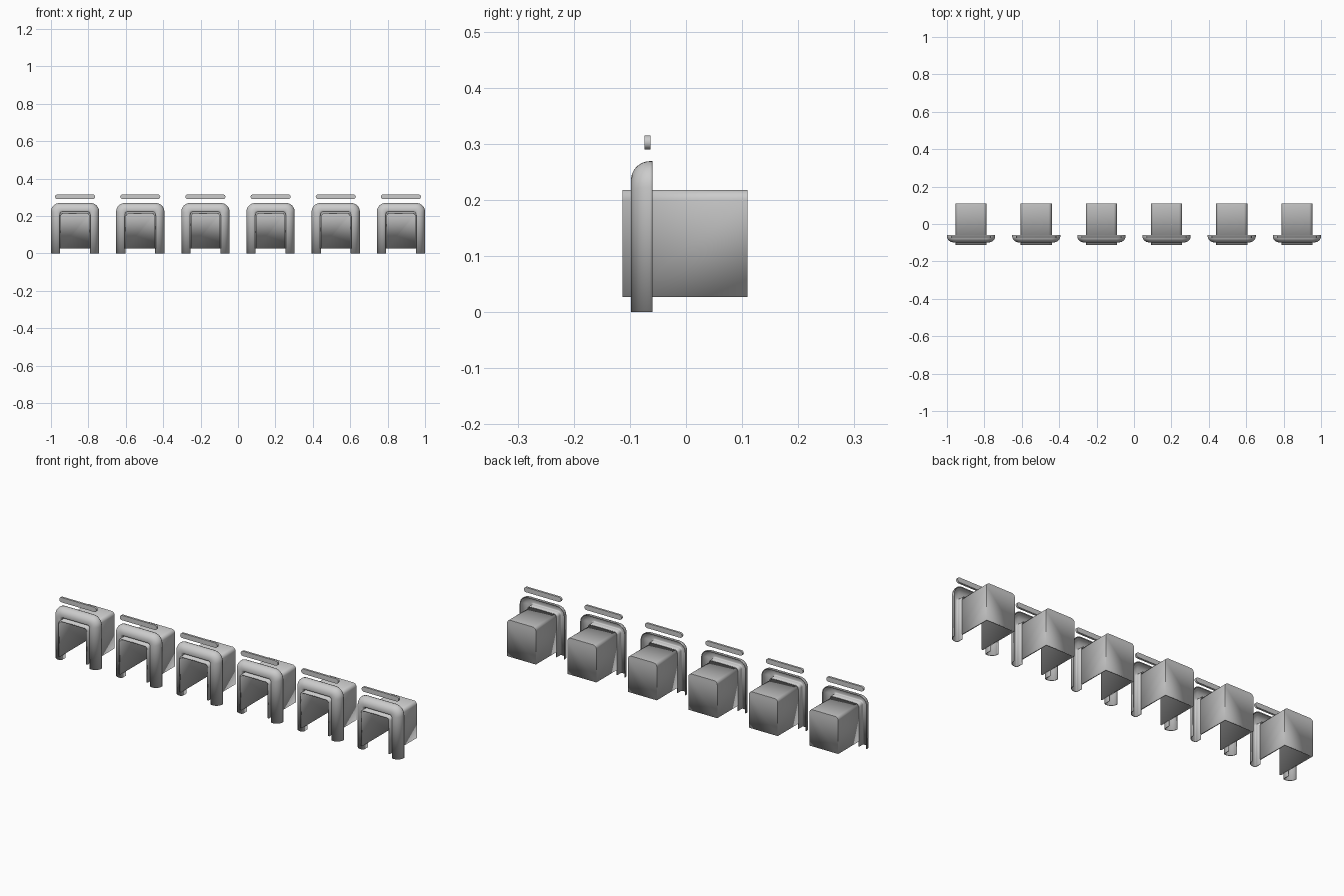
import bpy, bmesh
from math import sin, cos, pi, radians

if "Cube" in bpy.data.objects:
    bpy.data.objects.remove(bpy.data.objects["Cube"])

COUNT, SPACING = 6, 0.3484


def arch(half, top, bottom, r, n=8):
    """Upside-down U with rounded corners, as (x, z) points."""
    right = [(half - r + r * cos(a), top - r + r * sin(a))
             for a in (pi / 2 * i / n for i in range(n + 1))]
    pts = [(half, bottom)] + right
    return pts + [(-x, z) for x, z in reversed(pts)]


def loft(name, rings, thickness, cap=False):
    """Skin a list of open 3D rings, then give the skin a wall thickness."""
    bm = bmesh.new()
    rows = [[bm.verts.new(p) for p in ring] for ring in rings]
    for a, b in zip(rows, rows[1:]):
        for i in range(len(a) - 1):
            bm.faces.new((a[i], a[i + 1], b[i + 1], b[i]))
    if cap:
        bm.faces.new(rows[-1])
    bmesh.ops.recalc_face_normals(bm, faces=bm.faces[:])
    obj = finish(name, bm)
    if thickness:
        mod = obj.modifiers.new("wall", 'SOLIDIFY')
        mod.thickness = thickness
        mod.offset = -1
        mod.use_even_offset = True
    return obj


def finish(name, bm):
    mesh = bpy.data.meshes.new(name)
    bm.to_mesh(mesh)
    bm.free()
    obj = bpy.data.objects.new(name, mesh)
    bpy.context.collection.objects.link(obj)
    bpy.ops.object.select_all(action='DESELECT')
    obj.select_set(True)
    bpy.context.view_layer.objects.active = obj
    bpy.ops.object.shade_smooth_by_angle(angle=radians(35))
    return obj


# Hollow frame: section runs from inner back edge, round the front, to outer back edge
W, FRONT, BACK = 0.049, -0.098, -0.060
RI, RO = 0.010, 0.034
section = [(0, BACK)]
section += [(RI - RI * cos(a), FRONT + RI - RI * sin(a))
            for a in (pi / 2 * i / 5 for i in range(6))]
section += [(W - RO + RO * sin(a), FRONT + RO - RO * cos(a))
            for a in (pi / 2 * i / 9 for i in range(10))]
section += [(W, BACK)]
frame = loft("arch_frame",
             [[(x, y, z) for x, z in arch(0.080 + t, 0.220 + t, 0, 0.012 + 0.7 * t)]
              for t, y in section], 0.004)

# Deep liner box: open at the front and underneath, closed at the back
liner = loft("liner_box",
             [[(x, y, z) for x, z in arch(0.083, 0.218, 0.027, 0.018)]
              for y in (-0.113, 0.110)], 0.008, cap=True)

# Slim sign bar with round ends
bm = bmesh.new()
R, HALF = 0.0125, 0.107
outline = [(s * (HALF - R) + R * cos(a), 0.3025 + R * sin(a))
           for s, start in ((1, -pi / 2), (-1, pi / 2))
           for a in (start + pi * i / 10 for i in range(11))]
face = bm.faces.new([bm.verts.new((x, -0.074, z)) for x, z in outline])
out = bmesh.ops.extrude_face_region(bm, geom=[face])
bmesh.ops.translate(bm, vec=(0, 0.011, 0),
                    verts=[v for v in out["geom"] if isinstance(v, bmesh.types.BMVert)])
bmesh.ops.recalc_face_normals(bm, faces=bm.faces[:])
bar = finish("sign_bar", bm)

# Repeat the unit along x
for part in (frame, liner, bar):
    base = part.name
    for i in range(COUNT):
        obj = part if i == 0 else part.copy()
        if i:
            bpy.context.collection.objects.link(obj)
        obj.name = f"{base}_{i + 1}"
        obj.location.x = (i - (COUNT - 1) / 2) * SPACING
